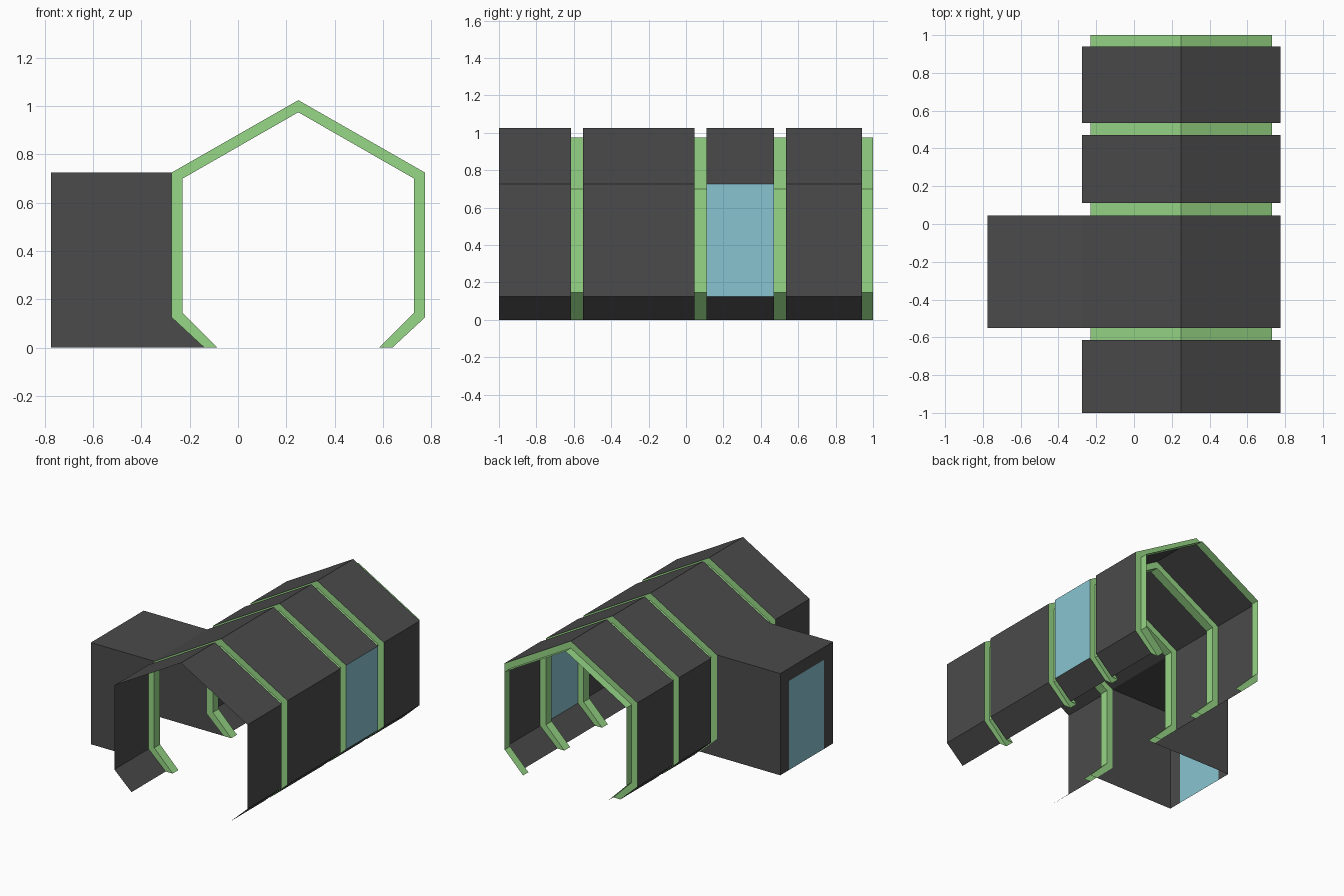
import bpy

if "Cube" in bpy.data.objects:
    bpy.data.objects.remove(bpy.data.objects["Cube"])

CX = 0.25  # symmetry axis of the hall profile


def material(name, rgb):
    m = bpy.data.materials.new(name)
    m.diffuse_color = (*rgb, 1)
    m.use_nodes = True
    m.node_tree.nodes["Principled BSDF"].inputs["Base Color"].default_value = m.diffuse_color
    return m


DARK = material("dark_panel", (0.07, 0.07, 0.07))
GREEN = material("green_rib", (0.31, 0.68, 0.24))
GLASS = material("blue_glass", (0.25, 0.56, 0.64))


def mirrored(half):
    """Right half (foot to apex) -> full profile, foot to foot."""
    return half + [(2 * CX - x, z) for x, z in reversed(half[:-1])]


# wall / roof profiles: raised panels and recessed ribs
OUTER = mirrored([(0.64, 0), (0.775, 0.125), (0.775, 0.725), (CX, 1.025)])
INNER = mirrored([(0.585, 0), (0.73, 0.145), (0.73, 0.70), (CX, 0.975)])


def sheet(name, faces, mat):
    """Thin-sheet object from a list of face corner lists."""
    verts, index, polys = [], {}, []
    for f in faces:
        poly = []
        for p in f:
            if p not in index:
                index[p] = len(verts)
                verts.append(p)
            poly.append(index[p])
        polys.append(poly)
    me = bpy.data.meshes.new(name)
    me.from_pydata(verts, [], polys)
    me.materials.append(mat)
    ob = bpy.data.objects.new(name, me)
    bpy.context.collection.objects.link(ob)
    return ob


def strip(prof, y0, y1, segments):
    """Faces of a profile swept along y, facing outward."""
    out = []
    for i in segments:
        (xa, za), (xb, zb) = prof[i], prof[i + 1]
        out.append([(xa, y0, za), (xa, y1, za), (xb, y1, zb), (xb, y0, zb)])
    return out


def step(y, facing_back):
    """Flat ring between the inner and outer profile."""
    out = []
    for i in range(6):
        ring = [OUTER[i], OUTER[i + 1], INNER[i + 1], INNER[i]]
        f = [(x, y, z) for x, z in ring]
        out.append(f[::-1] if facing_back else f)
    return out


# hall panels: segments 0 sill, 1 wall, 2-3 roof, 4 wall, 5 sill
panels = [
    ("front_panel", -1.0, -0.615, range(6)),
    ("annex_bay_panel", -0.55, 0.045, range(4)),
    ("window_bay_panel", 0.11, 0.47, [0, 2, 3, 4, 5]),
    ("rear_panel", 0.535, 0.94, range(6)),
]
for name, y0, y1, segs in panels:
    sheet(name, strip(OUTER, y0, y1, segs), DARK)

# side window
sheet("side_window", strip(OUTER, 0.11, 0.47, [1]), GLASS)

# recessed green ribs between panels, the last one open at the rear
for n, (y0, y1) in enumerate([(-0.615, -0.55), (0.045, 0.11), (0.47, 0.535), (0.94, 1.0)]):
    faces = strip(INNER, y0, y1, range(6)) + step(y0, True)
    if y1 < 1:
        faces += step(y1, False)
    sheet(f"rib_{n + 1}", faces, GREEN)

# annex: side walls, flat roof and door surround, open to hall and below
XA, XB, YA, YB, H = -0.775, -0.275, -0.55, 0.045, 0.725
DA, DB, DH = -0.45, -0.055, 0.635
wall = [(XA, 0), (-0.14, 0), (XB, 0.125), (XB, H), (XA, H)]
sheet("annex_shell", [
    [(x, YA, z) for x, z in wall],
    [(x, YB, z) for x, z in reversed(wall)],
    [(XA, YA, H), (XB, YA, H), (XB, YB, H), (XA, YB, H)],
    [(XA, y, z) for y, z in [(YB, 0), (DB, 0), (DB, DH), (YB, H)][::-1]][::-1],
    [(XA, y, z) for y, z in [(YB, H), (DB, DH), (DA, DH), (YA, H)][::-1]][::-1],
    [(XA, y, z) for y, z in [(YA, H), (DA, DH), (DA, 0), (YA, 0)][::-1]][::-1],
], DARK)
for p in bpy.data.objects["annex_shell"].data.polygons:
    if abs(p.normal.x) > 0.9 and p.normal.x > 0:
        p.flip()

# annex glass door
sheet("annex_door", [[(XA, DB, 0), (XA, DA, 0), (XA, DA, DH), (XA, DB, DH)][::1]], GLASS)
for p in bpy.data.objects["annex_door"].data.polygons:
    if p.normal.x > 0:
        p.flip()
